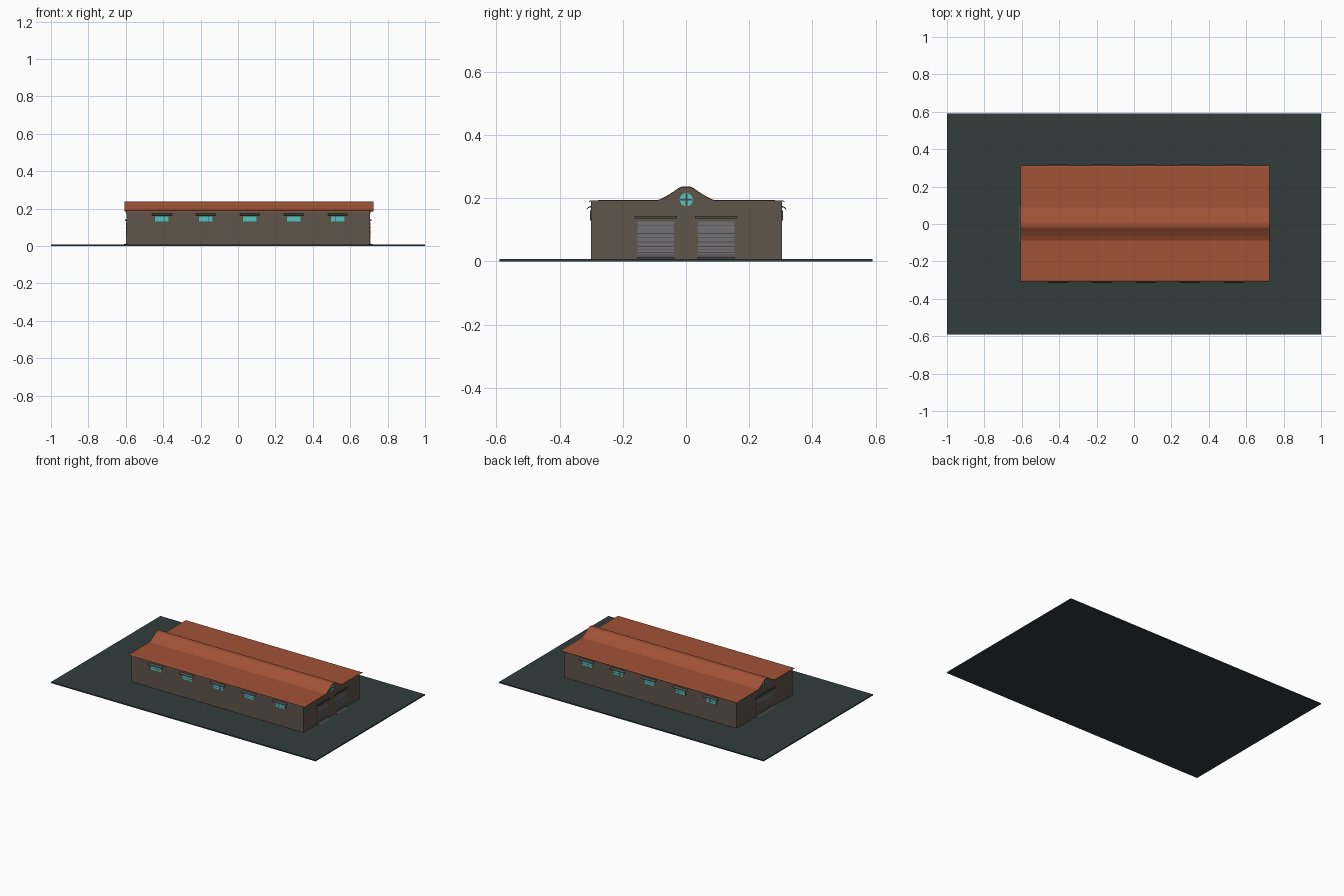
import bpy, bmesh, math
from mathutils import Vector

if "Cube" in bpy.data.objects:
    bpy.data.objects.remove(bpy.data.objects["Cube"])


def material(name, rgb):
    m = bpy.data.materials.new(name)
    m.diffuse_color = (*rgb, 1)
    m.use_nodes = True
    m.node_tree.nodes["Principled BSDF"].inputs["Base Color"].default_value = m.diffuse_color
    return m


WALL = material("taupe_wall", (0.115, 0.09, 0.07))
ROOF = material("terracotta", (0.36, 0.085, 0.037))
YARD = material("dark_slate", (0.032, 0.045, 0.046))
GLASS = material("teal_glass", (0.08, 0.55, 0.53))
TRIM = material("dark_trim", (0.075, 0.065, 0.06))
METAL = material("shutter_grey", (0.17, 0.17, 0.18))


def finish(name, bm, mat):
    bmesh.ops.recalc_face_normals(bm, faces=bm.faces)
    me = bpy.data.meshes.new(name)
    bm.to_mesh(me)
    bm.free()
    me.materials.append(mat)
    ob = bpy.data.objects.new(name, me)
    bpy.context.collection.objects.link(ob)
    return ob


def box(name, x, y, z, mat):
    """Box from (min, max) ranges."""
    bm = bmesh.new()
    bmesh.ops.create_cube(bm, size=1)
    for v in bm.verts:
        v.co = [r[c > 0] if r[0] < r[1] else r[1 - (c > 0)]
                for r, c in zip((x, y, z), v.co)]
    return finish(name, bm, mat)


def prism(name, profile, start, step, mat):
    """Extrude a closed polygon of 3D points from start along step."""
    bm = bmesh.new()
    f = bm.faces.new([bm.verts.new(Vector(p) + Vector(start)) for p in profile])
    new = bmesh.ops.extrude_face_region(bm, geom=[f])["geom"]
    bmesh.ops.translate(bm, vec=step, verts=[v for v in new if isinstance(v, bmesh.types.BMVert)])
    return finish(name, bm, mat)


X0, X1, Y0, Y1 = -0.595, 0.705, -0.301, 0.304
BASE = 0.008

# Yard slab
box("yard_slab", (-1, 1), (-0.59, 0.59), (0, BASE), YARD)

# Walls, with the raised hump in the end profile
half = [(0.088, 0.191), (0.066, 0.201), (0.04, 0.217), (0.022, 0.230), (0.01, 0.234)]
hump = [(-y, z) for y, z in half] + [(y, z) for y, z in reversed(half)]
wall = [(Y0, BASE), (Y0, 0.190)] + hump + [(Y1, 0.190), (Y1, BASE)]
prism("walls", [(0, y, z) for y, z in wall], (X0, 0, 0), (X1 - X0, 0, 0), WALL)

# Roof sheet following the same profile, eaves turned down
under = [(-0.307, 0.186), (-0.301, 0.190)] + hump + [(0.305, 0.190), (0.312, 0.186)]
sheet = under + [(y, z + 0.003) for y, z in reversed(under)]
roof = prism("roof", [(0, y, z) for y, z in sheet], (-0.608, 0, 0), (1.333, 0, 0), ROOF)

# Side windows: panes, mullions and sloping canopy
for side, face in ((-1, Y0), (1, Y1)):
    label = "front" if side < 0 else "back"
    for i in range(5):
        cx = -0.407 + 0.235 * i
        n = f"{label}_window_{i + 1}"
        box(n + "_frame", (cx - 0.039, cx + 0.039), (face - 0.001, face + side * 0.002) if side > 0
            else (face - 0.002, face + 0.001), (0.129, 0.160), TRIM)
        for c in range(3):
            for r in range(2):
                px, pz = cx - 0.0365 + c * 0.0248, 0.131 + r * 0.0145
                box(n + "_pane", (px, px + 0.0233), (face, face + side * 0.003),
                    (pz, pz + 0.0125), GLASS)
        canopy = [(0, 0, 0.175), (0, side * 0.008, 0.172), (0, side * 0.014, 0.165),
                  (0, side * 0.012, 0.164), (0, side * 0.007, 0.169), (0, 0, 0.171)]
        prism(n + "_canopy", canopy, (cx - 0.053, face, 0), (0.106, 0, 0), TRIM)


def shutter(name, face, side, cy, width):
    """Roller shutter with lintel and ramp on an end wall."""
    a, b = cy - width / 2, cy + width / 2
    box(name + "_back", (face, face + side * 0.001), (a, b), (BASE, 0.126), TRIM)
    heights = [0.126, 0.111, 0.087, 0.074, 0.060, 0.046, 0.035, 0.027, 0.019, 0.009]
    for top, low in zip(heights, heights[1:]):
        box(name + "_slat", (face, face + side * 0.003), (a, b), (low + 0.002, top), METAL)
    box(name + "_lintel", (face, face + side * 0.009), (a - 0.010, b + 0.010),
        (0.135, 0.143), TRIM)
    prism(name + "_ramp", [(0, 0, BASE), (side * 0.02, 0, BASE), (0, 0, 0.014)],
          (face, a, 0), (0, width, 0), TRIM)


def round_window(name, face, side):
    """Round gable window with a cross bar."""
    ring = [(0, 0.021 * math.cos(t * math.tau / 24), 0.195 + 0.021 * math.sin(t * math.tau / 24))
            for t in range(24)]
    prism(name + "_glass", ring, (face, 0.001, 0), (side * 0.002, 0, 0), GLASS)
    box(name + "_bar_upright", (face, face + side * 0.004), (-0.002, 0.004), (0.175, 0.215), TRIM)
    box(name + "_bar_across", (face, face + side * 0.004), (-0.019, 0.021), (0.193, 0.197), TRIM)


# End walls: two shutters on the right, one wide shutter on the left
shutter("right_shutter_a", X1, 1, -0.096, 0.115)
shutter("right_shutter_b", X1, 1, 0.096, 0.115)
shutter("left_shutter", X0, -1, 0.0, 0.19)
round_window("right_round_window", X1, 1)
round_window("left_round_window", X0, -1)
